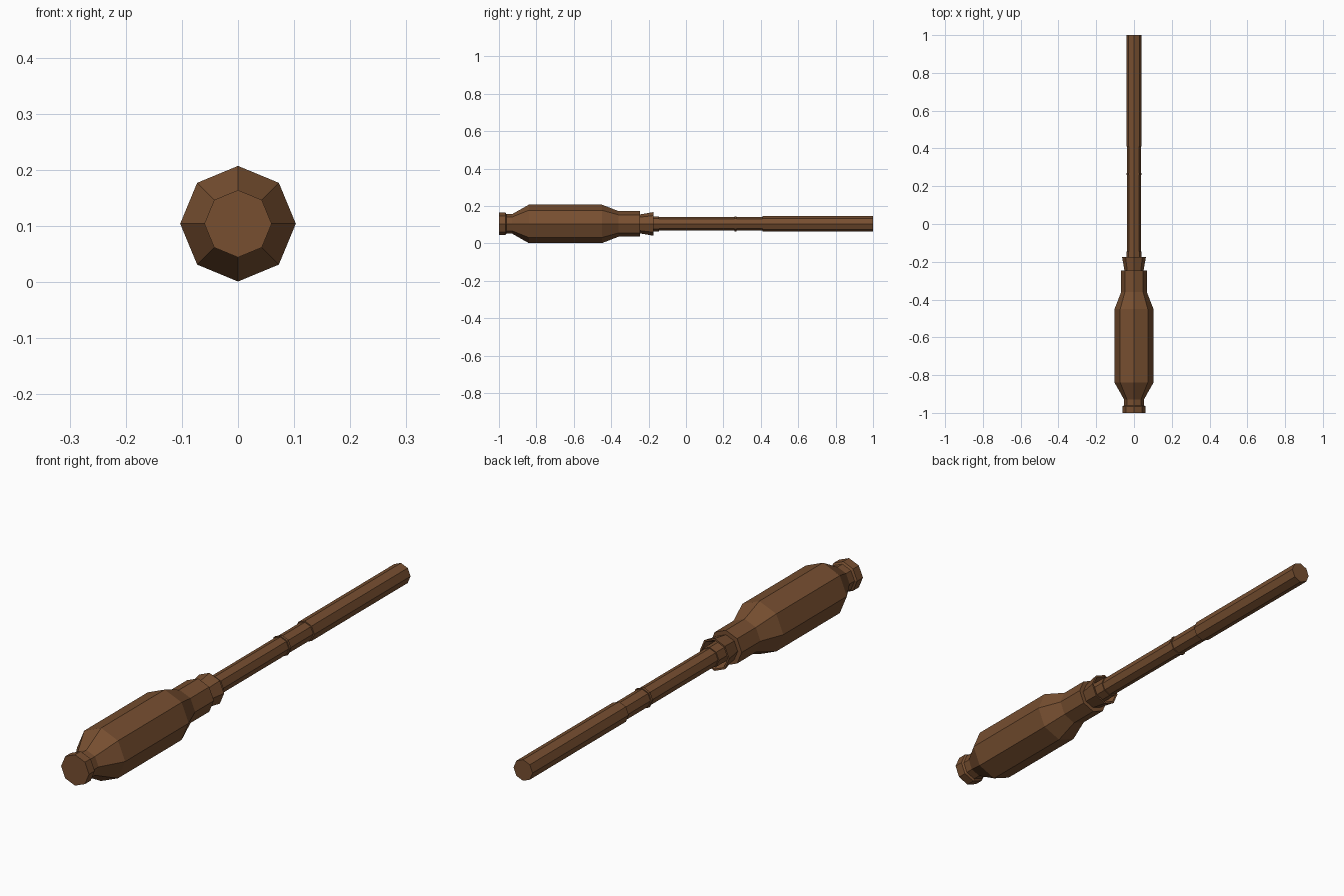
import bpy, bmesh, math

if "Cube" in bpy.data.objects:
    bpy.data.objects.remove(bpy.data.objects["Cube"])

SIDES = 8
ZC = 0.104

wood = bpy.data.materials.new("brown wood")
wood.diffuse_color = (0.185, 0.078, 0.03, 1)
wood.use_nodes = True
wood.node_tree.nodes["Principled BSDF"].inputs["Base Color"].default_value = wood.diffuse_color


def lathe(name, profile, cap_start=True, cap_end=True):
    """Octagonal flat-faced lathe along y; profile is (y, radius)."""
    bm = bmesh.new()
    rings = []
    for y, r in profile:
        ring = []
        for i in range(SIDES):
            a = 2 * math.pi * i / SIDES
            ring.append(bm.verts.new((r * math.cos(a), y, ZC + r * math.sin(a))))
        rings.append(ring)
    for a, b in zip(rings, rings[1:]):
        for i in range(SIDES):
            j = (i + 1) % SIDES
            bm.faces.new((a[i], b[i], b[j], a[j]))
    if cap_start:
        bm.faces.new(rings[0])
    if cap_end:
        bm.faces.new(rings[-1][::-1])
    bmesh.ops.recalc_face_normals(bm, faces=bm.faces)
    me = bpy.data.meshes.new(name)
    bm.to_mesh(me)
    bm.free()
    me.materials.append(wood)
    ob = bpy.data.objects.new(name, me)
    bpy.context.collection.objects.link(ob)
    return ob


# thick barrel with end knob and neck
lathe("barrel", [(-1.0, 0.060), (-0.965, 0.060), (-0.96, 0.052), (-0.93, 0.052),
                 (-0.84, 0.103), (-0.45, 0.103), (-0.36, 0.068), (-0.245, 0.068)])

# flared open collar in front of the barrel
lathe("collar", [(-0.25, 0.050), (-0.175, 0.063), (-0.175, 0.056), (-0.225, 0.037)])

# small sleeve where the rod leaves the collar
lathe("sleeve", [(-0.24, 0.040), (-0.145, 0.040)])

# slim rod, thin ring and thicker grip
lathe("rod", [(-0.25, 0.036), (0.42, 0.036)])
lathe("rod_ring", [(0.26, 0.040), (0.27, 0.040)])
lathe("grip", [(0.41, 0.041), (1.0, 0.041)])
